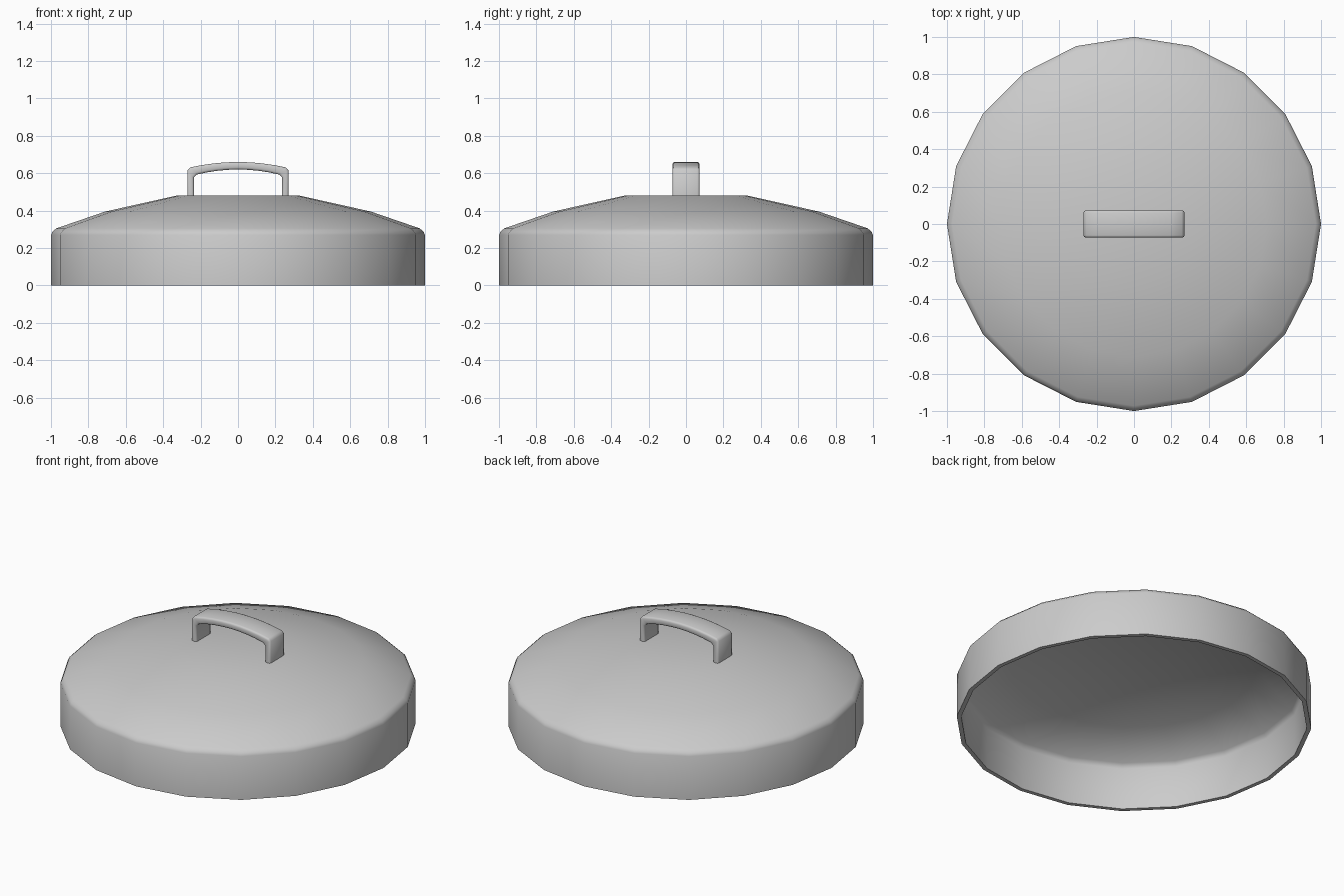
import bpy, bmesh, math

if "Cube" in bpy.data.objects:
    bpy.data.objects.remove(bpy.data.objects["Cube"])

SIDES = 20


def make_object(name, bm, angle=40):
    bmesh.ops.recalc_face_normals(bm, faces=bm.faces)
    mesh = bpy.data.meshes.new(name)
    bm.to_mesh(mesh)
    bm.free()
    obj = bpy.data.objects.new(name, mesh)
    bpy.context.collection.objects.link(obj)
    bpy.ops.object.select_all(action='DESELECT')
    obj.select_set(True)
    bpy.context.view_layer.objects.active = obj
    bpy.ops.object.shade_smooth_by_angle(angle=math.radians(angle))
    return obj


def revolve(name, profile):
    bm = bmesh.new()
    verts = [bm.verts.new((r, 0, z)) for r, z in profile]
    edges = [bm.edges.new(pair) for pair in zip(verts, verts[1:])]
    bmesh.ops.spin(bm, geom=verts + edges, cent=(0, 0, 0), axis=(0, 0, 1),
                   angle=math.tau, steps=SIDES, use_merge=True)
    bmesh.ops.remove_doubles(bm, verts=bm.verts, dist=0.0005)
    return make_object(name, bm)


# Hollow lid: inner skin, rim, then outer skin
revolve("lid", [
    (0, 0.455), (0.325, 0.455), (0.70, 0.372), (0.955, 0.287), (0.975, 0.26), (0.975, 0),
    (1.0, 0), (1.0, 0.27), (0.992, 0.287), (0.972, 0.305), (0.71, 0.395), (0.33, 0.48), (0, 0.48)])

# Arched strap handle: side outline extruded across y
STEPS = 8


def arch(half, end_z, mid_z):
    xs = [half * (2 * i / STEPS - 1) for i in range(STEPS + 1)]
    return [(x, end_z + (mid_z - end_z) * (1 - (x / half) ** 2)) for x in xs]


outer = [(-0.27, 0.47), (-0.27, 0.615)] + arch(0.255, 0.631, 0.66) + [(0.27, 0.615), (0.27, 0.47)]
inner = [(-0.235, 0.47), (-0.235, 0.578)] + arch(0.22, 0.593, 0.62) + [(0.235, 0.578), (0.235, 0.47)]

bm = bmesh.new()
rows = [[bm.verts.new((x, y, z)) for x, z in line]
        for line, y in ((outer, -0.072), (outer, 0.072), (inner, 0.072), (inner, -0.072))]
for a, b in zip(rows, rows[1:] + rows[:1]):
    for i in range(len(a) - 1):
        bm.faces.new((a[i], a[i + 1], b[i + 1], b[i]))
for end in (0, -1):
    bm.faces.new([row[end] for row in rows])

# Round the long edges of the strap
long_edges = [e for row in rows for p in zip(row, row[1:]) if (e := bm.edges.get(p))]
bmesh.ops.bevel(bm, geom=long_edges, offset=0.011, segments=2, profile=0.5, affect='EDGES')
make_object("handle", bm, 50)
